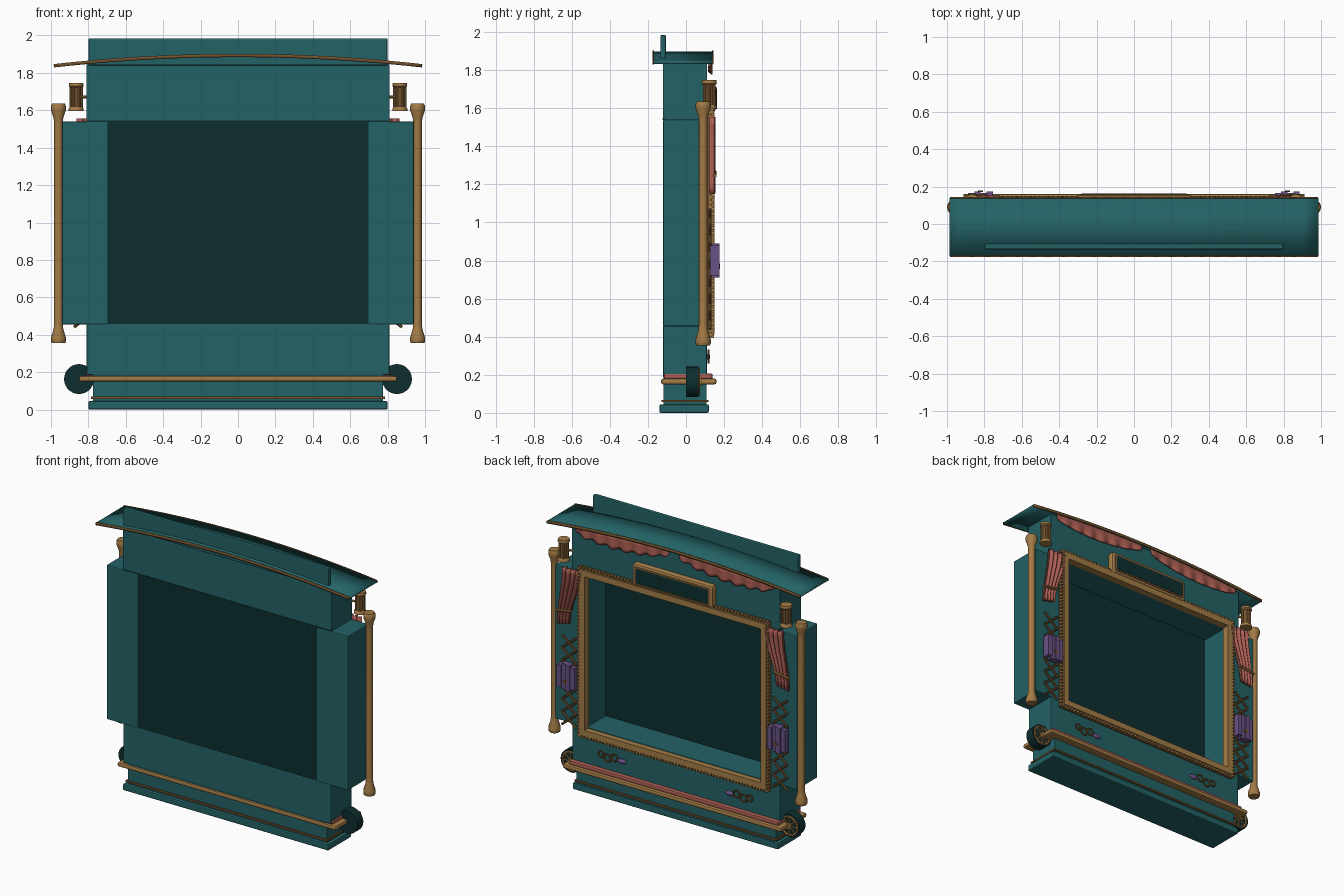
import bpy, bmesh, math
from mathutils import Vector, Matrix

if "Cube" in bpy.data.objects:
    bpy.data.objects.remove(bpy.data.objects["Cube"])


def material(name, rgb):
    m = bpy.data.materials.new(name)
    m.diffuse_color = (*rgb, 1)
    m.use_nodes = True
    m.node_tree.nodes["Principled BSDF"].inputs["Base Color"].default_value = m.diffuse_color
    return m


TEAL = material("teal paint", (0.017, 0.122, 0.130))
DARK = material("dark teal", (0.004, 0.027, 0.028))
GOLD = material("gold", (0.37, 0.20, 0.062))
BRONZE = material("bronze", (0.17, 0.085, 0.027))
ROSE = material("rose cloth", (0.40, 0.11, 0.085))
PURPLE = material("purple", (0.14, 0.085, 0.24))


def finish(name, bm, mat, smooth=False):
    bmesh.ops.recalc_face_normals(bm, faces=bm.faces)
    me = bpy.data.meshes.new(name)
    bm.to_mesh(me)
    bm.free()
    me.materials.append(mat)
    ob = bpy.data.objects.new(name, me)
    bpy.context.collection.objects.link(ob)
    if smooth:
        bpy.context.view_layer.objects.active = ob
        ob.select_set(True)
        bpy.ops.object.shade_smooth_by_angle(angle=math.radians(40))
        ob.select_set(False)
    return ob


def add_box(bm, x0, x1, y0, y1, z0, z1):
    m = Matrix.Translation(((x0 + x1) / 2, (y0 + y1) / 2, (z0 + z1) / 2))
    m = m @ Matrix.Diagonal((abs(x1 - x0), y1 - y0, z1 - z0, 1))
    bmesh.ops.create_cube(bm, size=1, matrix=m)


def box(name, dims, mat, bevel=0.0):
    bm = bmesh.new()
    add_box(bm, *dims)
    ob = finish(name, bm, mat)
    if bevel:
        b = ob.modifiers.new("bevel", 'BEVEL')
        b.width, b.segments = bevel, 2
    return ob


def add_rod(bm, a, b, r, n=8):
    a, b = Vector(a), Vector(b)
    d = b - a
    m = Matrix.Translation((a + b) / 2) @ d.to_track_quat('Z', 'Y').to_matrix().to_4x4()
    bmesh.ops.create_cone(bm, cap_ends=True, segments=n, radius1=r, radius2=r,
                          depth=d.length, matrix=m)


def add_path(bm, pts, r, n=6):
    for a, b in zip(pts, pts[1:]):
        add_rod(bm, a, b, r, n)


def lathe(name, profile, x, y, mat, n=16):
    bm = bmesh.new()
    rings = [[bm.verts.new((x + r * math.cos(2 * math.pi * i / n),
                            y + r * math.sin(2 * math.pi * i / n), z))
              for i in range(n)] for r, z in profile]
    for a, b in zip(rings, rings[1:]):
        for i in range(n):
            bm.faces.new((a[i], a[(i + 1) % n], b[(i + 1) % n], b[i]))
    bm.faces.new(rings[0])
    bm.faces.new(rings[-1])
    return finish(name, bm, mat, True)


def sheet(name, f, nu, nv, mat, thick):
    bm = bmesh.new()
    g = [[bm.verts.new(f(i / nu, j / nv)) for j in range(nv + 1)] for i in range(nu + 1)]
    for i in range(nu):
        for j in range(nv):
            bm.faces.new((g[i][j], g[i + 1][j], g[i + 1][j + 1], g[i][j + 1]))
    ob = finish(name, bm, mat, True)
    s = ob.modifiers.new("thickness", 'SOLIDIFY')
    s.thickness, s.offset = thick, 0
    return ob


def roof_z(x):
    return 1.893 - 0.055 * (x / 0.985) ** 2


# Booth body
box("base_plinth", (-0.80, 0.80, -0.14, 0.12, 0, 0.045), TEAL, 0.008)
box("base_trim", (-0.785, 0.785, -0.128, 0.118, 0.057, 0.069), BRONZE)
box("lower_core", (-0.775, 0.775, -0.118, 0.108, 0.04, 0.19), TEAL)
box("lower_panel", (-0.81, 0.81, -0.12, 0.11, 0.185, 0.46), TEAL, 0.005)
box("screen_panel", (-0.70, 0.70, -0.119, -0.10, 0.455, 1.545), DARK)
box("header_shadow_strip", (-0.81, 0.81, -0.123, -0.11, 1.538, 1.545), DARK)

# Header with arched top
bm = bmesh.new()
top = [(-0.81 + 1.62 * i / 16) for i in range(17)]
outline = [(-0.81, 1.54)] + [(x, roof_z(x) - 0.004) for x in top] + [(0.81, 1.54)]
f = bm.faces.new([bm.verts.new((x, -0.12, z)) for x, z in outline])
ext = bmesh.ops.extrude_face_region(bm, geom=[f])
bmesh.ops.translate(bm, vec=(0, 0.23, 0),
                    verts=[v for v in ext["geom"] if isinstance(v, bmesh.types.BMVert)])
finish("header", bm, TEAL)

# Arched roof, edge strips and signboard on top
sheet("roof", lambda u, v: (-0.985 + 1.97 * u, -0.17 + 0.31 * v, roof_z(-0.985 + 1.97 * u)),
      24, 1, TEAL, 0.012)
for side, y in (("front", -0.173), ("rear", 0.14)):
    sheet(side + "_roof_edge",
          lambda u, v: (-0.985 + 1.97 * u, y, roof_z(-0.985 + 1.97 * u) - 0.009 + 0.018 * v),
          24, 1, BRONZE, 0.008)
box("top_board", (-0.80, 0.80, -0.135, -0.105, 1.84, 1.985), TEAL, 0.008)

# Counter rail with cloth strip above
box("counter_rail", (-0.85, 0.85, -0.13, 0.16, 0.15, 0.18), GOLD, 0.01)
box("counter_cloth", (-0.815, 0.815, -0.116, 0.14, 0.178, 0.206), ROSE, 0.008)

# Stage opening frame: two stepped borders and a beaded edge
for name, ox, oz0, oz1, w, y, mat in (
        ("outer_frame", 0.74, 0.40, 1.59, 0.035, 0.135, BRONZE),
        ("inner_frame", 0.728, 0.412, 1.578, 0.042, 0.15, GOLD)):
    bm = bmesh.new()
    for s in (-1, 1):
        x0, x1 = sorted((s * ox, s * (ox - w)))
        add_box(bm, x0, x1, 0.10, y, oz0, oz1)
    add_box(bm, -ox, ox, 0.10, y, oz0, oz0 + w)
    add_box(bm, -ox, ox, 0.10, y, oz1 - w, oz1)
    finish(name, bm, mat)
bm = bmesh.new()
for i in range(60):
    x = -0.725 + 1.45 * i / 59
    for z in (0.402, 1.588):
        add_box(bm, x - 0.007, x + 0.007, 0.12, 0.147, z - 0.008, z + 0.008)
for i in range(48):
    z = 0.41 + 1.17 * i / 47
    for x in (-0.738, 0.738):
        add_box(bm, x - 0.008, x + 0.008, 0.12, 0.147, z - 0.007, z + 0.007)
finish("frame_beads", bm, GOLD)

# Name plate above the opening, left blank
box("plate_border", (-0.315, 0.315, 0.10, 0.155, 1.575, 1.735), GOLD, 0.02)
box("plate_edge", (-0.295, 0.295, 0.10, 0.16, 1.592, 1.718), BRONZE, 0.01)
box("plate_panel", (-0.285, 0.285, 0.10, 0.164, 1.602, 1.708), DARK, 0.01)

for s, side in ((-1, "left"), (1, "right")):
    # Side cabinets
    x0, x1 = sorted((s * 0.695, s * 0.94))
    box(side + "_cabinet", (x0, x1, -0.12, 0.11, 0.455, 1.54), TEAL, 0.006)

    # Turned post
    lathe(side + "_post", [(0.036, 0.355), (0.04, 0.365), (0.04, 0.385), (0.026, 0.43),
                           (0.023, 0.46), (0.023, 1.53), (0.026, 1.56), (0.04, 1.60),
                           (0.04, 1.622), (0.034, 1.635)], s * 0.96, 0.09, GOLD)

    # Lantern
    lx, ly = s * 0.865, 0.122
    lathe(side + "_lantern_glass", [(0.026, 1.61), (0.026, 1.735)], lx, ly, BRONZE, 12)
    lathe(side + "_lantern_foot", [(0.04, 1.595), (0.04, 1.61), (0.032, 1.62)], lx, ly, GOLD)
    lathe(side + "_lantern_cap", [(0.032, 1.722), (0.04, 1.73), (0.037, 1.747)], lx, ly, GOLD)
    bm = bmesh.new()
    for i in range(6):
        a = math.pi * i / 3
        px, py = lx + 0.03 * math.cos(a), ly + 0.03 * math.sin(a)
        add_rod(bm, (px, py, 1.61), (px, py, 1.73), 0.006)
    add_rod(bm, (s * 0.79, 0.10, 1.67), (lx, ly, 1.67), 0.008)
    finish(side + "_lantern_bars", bm, GOLD)

    # Wheel with rim, spokes and hub on the show side
    wx, wz = s * 0.85, 0.163
    bm = bmesh.new()
    add_rod(bm, (wx, 0.0, wz), (wx, 0.065, wz), 0.08, 28)
    finish(side + "_wheel", bm, DARK, True)
    bm = bmesh.new()
    add_path(bm, [(wx + 0.064 * math.cos(i * math.pi / 12), 0.067,
                   wz + 0.064 * math.sin(i * math.pi / 12)) for i in range(25)], 0.008)
    for i in range(4):
        a = i * math.pi / 4
        dx, dz = 0.06 * math.cos(a), 0.06 * math.sin(a)
        add_rod(bm, (wx - dx, 0.067, wz - dz), (wx + dx, 0.067, wz + dz), 0.005)
    add_rod(bm, (wx, 0.06, wz), (wx, 0.085, wz), 0.02, 12)
    finish(side + "_wheel_spokes", bm, GOLD)

    # Valance swag below the roof
    def swag(u, v):
        x = 0.04 + 0.73 * u
        drop = 0.025 + 0.065 * math.sin(math.pi * u) ** 0.6 + 0.006 * math.sin(u * 44)
        return (s * x, 0.128 + 0.008 * math.sin(u * 44) * v, roof_z(x) - 0.008 - drop * v)
    sheet(side + "_valance", swag, 56, 4, ROSE, 0.008)

    # Pleated side curtain, gathered by a tie
    def drape(u, v):
        bend = v * v * (3 - 2 * v)
        inner, outer = 0.715 + 0.09 * bend, 0.86 + 0.04 * bend
        return (s * (inner + (outer - inner) * u),
                0.137 + 0.013 * math.cos(u * 8 * math.pi), 1.555 - 0.385 * v - 0.02 * u * v)
    sheet(side + "_curtain", drape, 40, 10, ROSE, 0.008)
    bm = bmesh.new()
    add_rod(bm, (s * 0.785, 0.152, 1.265), (s * 0.91, 0.152, 1.245), 0.009)
    finish(side + "_curtain_tie", bm, GOLD)

    # Diamond lattice
    bm = bmesh.new()
    for k in (-1, 1):
        add_path(bm, [(s * 0.822 + k * (0.055 if i % 2 else -0.055), 0.126, 0.44 + 0.09 * i)
                      for i in range(8)], 0.008)
    finish(side + "_lattice", bm, BRONZE)

    # Folded purple ornament over the lattice
    bm = bmesh.new()
    for i in range(4):
        x = s * 0.82 - 0.05 + 0.033 * i
        h = 0.09 if i in (1, 2) else 0.078
        add_box(bm, x - 0.017, x + 0.017, 0.125, 0.165 + 0.01 * (i % 2), 0.80 - h, 0.80 + h)
    finish(side + "_folded_ornament", bm, PURPLE)
    bm = bmesh.new()
    add_rod(bm, (s * 0.82, 0.17, 0.77), (s * 0.82, 0.178, 0.77), 0.014, 10)
    finish(side + "_ornament_stud", bm, BRONZE)

    # Scroll ornament with purple drop on the lower panel
    bm = bmesh.new()
    for cx, cz, r in ((0.475, 0.305, 0.024), (0.53, 0.29, 0.026), (0.58, 0.305, 0.02)):
        add_path(bm, [(s * (cx + r * math.cos(i * math.pi / 6)), 0.118,
                       cz + r * math.sin(i * math.pi / 6)) for i in range(13)], 0.006)
    finish(side + "_scroll", bm, BRONZE)
    bm = bmesh.new()
    bmesh.ops.create_uvsphere(bm, u_segments=12, v_segments=8, radius=1,
                              matrix=Matrix.Translation((s * 0.42, 0.115, 0.295))
                              @ Matrix.Diagonal((0.036, 0.012, 0.016, 1)))
    finish(side + "_scroll_drop", bm, PURPLE, True)
